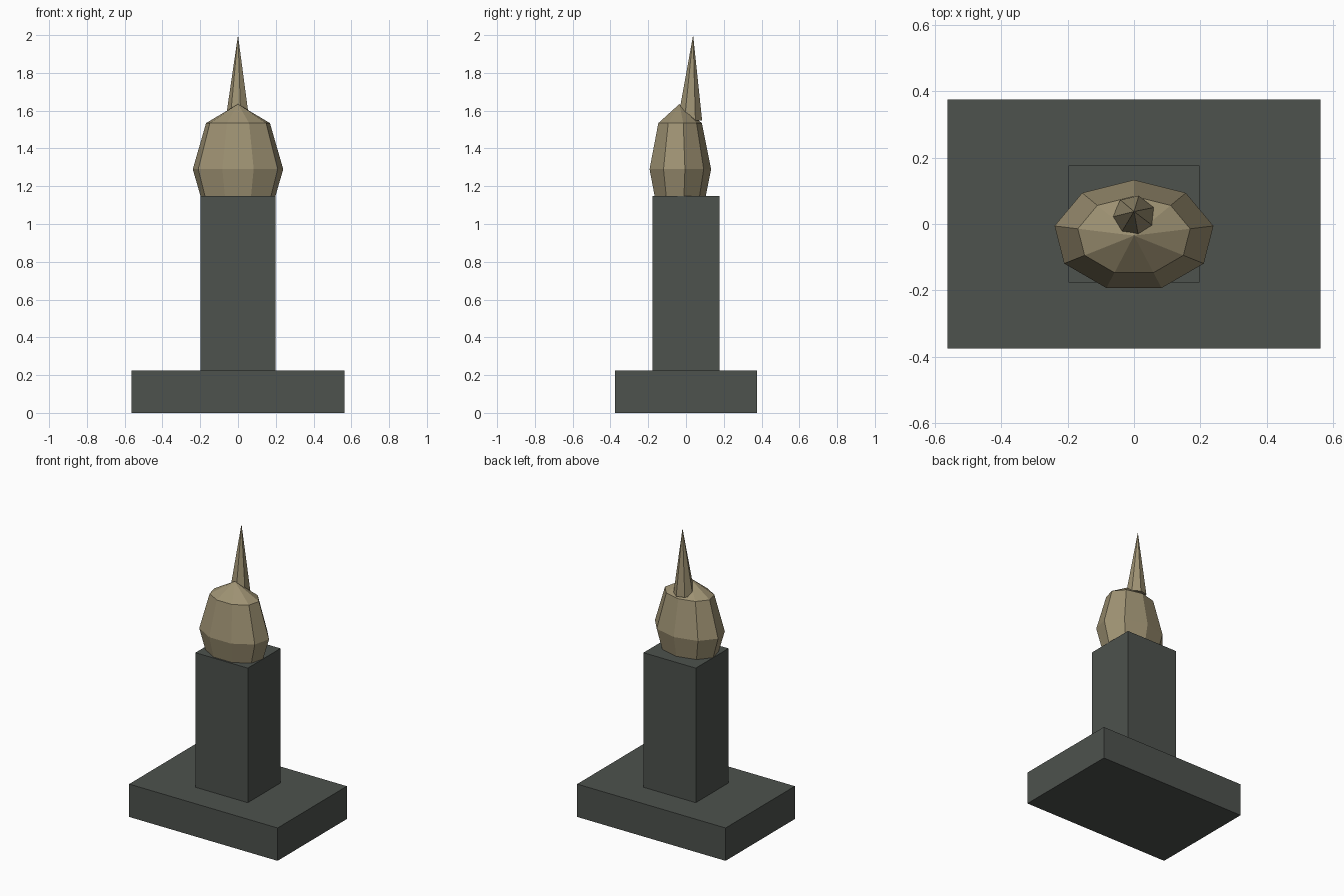
import bpy, bmesh, math
from mathutils import Matrix

if "Cube" in bpy.data.objects:
    bpy.data.objects.remove(bpy.data.objects["Cube"])


def material(name, rgb):
    m = bpy.data.materials.new(name)
    m.diffuse_color = (*rgb, 1)
    m.use_nodes = True
    m.node_tree.nodes["Principled BSDF"].inputs["Base Color"].default_value = m.diffuse_color
    return m


stone = material("dark stone", (0.075, 0.084, 0.075))
bronze = material("tan bronze", (0.34, 0.285, 0.17))


def finish(bm, name, mat):
    bmesh.ops.recalc_face_normals(bm, faces=bm.faces)
    me = bpy.data.meshes.new(name)
    bm.to_mesh(me)
    bm.free()
    me.materials.append(mat)
    ob = bpy.data.objects.new(name, me)
    bpy.context.collection.objects.link(ob)


def box(name, sx, sy, z0, z1, mat):
    bm = bmesh.new()
    m = Matrix.Translation((0, 0, (z0 + z1) / 2)) @ Matrix.Diagonal((sx, sy, z1 - z0, 1))
    bmesh.ops.create_cube(bm, size=1, matrix=m)
    finish(bm, name, mat)


# plinth and pillar
box("plinth", 1.125, 0.75, 0, 0.225, stone)
box("pillar", 0.396, 0.354, 0.225, 1.147, stone)

# nine-sided squashed bulb, four rings high, sunk into the pillar
bm = bmesh.new()
bmesh.ops.create_uvsphere(
    bm, u_segments=9, v_segments=4, radius=1,
    matrix=Matrix.Translation((0, -0.035, 1.29)) @ Matrix.Diagonal((0.243, 0.168, 0.345, 1)))
finish(bm, "bulb", bronze)

# seven-sided spike leaning slightly back, one corner towards -x
bm = bmesh.new()
base = [bm.verts.new((0.066 * math.cos(math.pi + i * math.tau / 7),
                      0.066 * math.sin(math.pi + i * math.tau / 7), 0)) for i in range(7)]
tip = bm.verts.new((0, 0, 0.45))
bm.faces.new(base)
for i in range(7):
    bm.faces.new((base[i], base[(i + 1) % 7], tip))
bm.transform(Matrix.Translation((0, 0.021, 1.55)) @ Matrix.Rotation(-0.037, 4, 'X'))
finish(bm, "spike", bronze)
